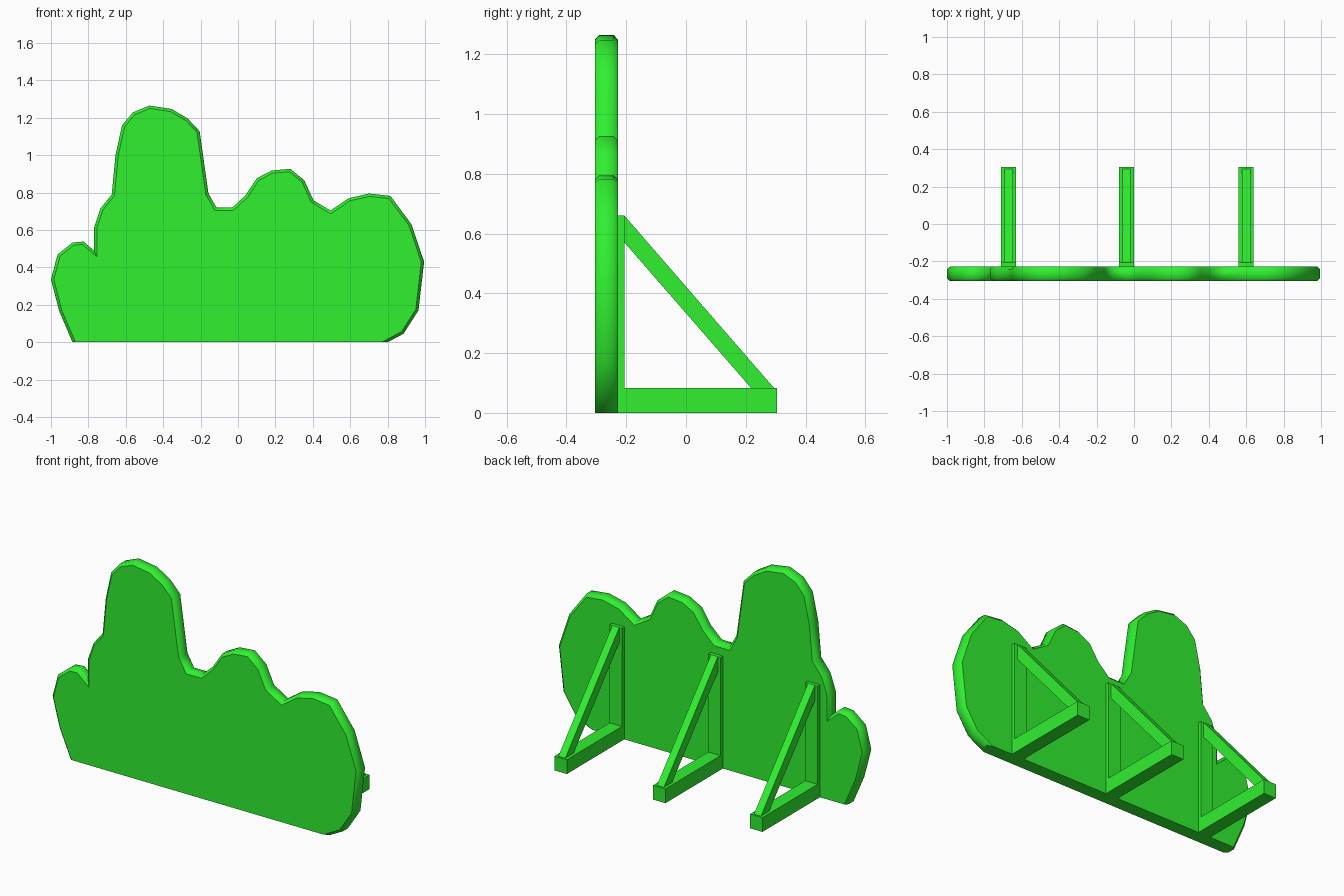
import bpy, bmesh, math

if "Cube" in bpy.data.objects:
    bpy.data.objects.remove(bpy.data.objects["Cube"])

green = bpy.data.materials.new("bright_green")
green.diffuse_color = (0.03, 0.87, 0.03, 1)
green.use_nodes = True
green.node_tree.nodes["Principled BSDF"].inputs["Base Color"].default_value = green.diffuse_color

# Bush silhouette in (x, z), from bottom left over the top to bottom right
OUTLINE = [
    (-.885, 0), (-.955, .163), (-1, .335), (-.965, .469), (-.885, .533),
    (-.826, .538), (-.77, .49), (-.77, .613), (-.735, .715), (-.675, .79),
    (-.655, 1), (-.62, 1.16), (-.56, 1.23), (-.473, 1.265), (-.355, 1.247),
    (-.27, 1.197), (-.205, 1.128), (-.158, .795), (-.115, .72), (-.03, .72),
    (.04, .785), (.10, .876), (.18, .918), (.28, .927), (.355, .865),
    (.404, .758), (.495, .704), (.59, .769), (.70, .795), (.815, .782),
    (.928, .63), (.995, .43), (.965, .17), (.885, .045), (.80, 0)]
FRONT, BACK, CHAMFER = -.305, -.228, .015


def finish(bm, name):
    bmesh.ops.recalc_face_normals(bm, faces=bm.faces[:])
    me = bpy.data.meshes.new(name)
    bm.to_mesh(me)
    bm.free()
    me.materials.append(green)
    ob = bpy.data.objects.new(name, me)
    bpy.context.collection.objects.link(ob)
    return ob


def inset(pts, d):
    """Mitred inset that leaves the flat bottom edge on the ground."""
    n, out, lines = len(pts), [], []
    for i in range(n):
        (ax, az), (bx, bz) = pts[i], pts[(i + 1) % n]
        l = math.hypot(bx - ax, bz - az)
        lines.append((-(bz - az) / l, (bx - ax) / l, 0 if i == n - 1 else d))
    for i, (x, z) in enumerate(pts):
        a, b, e = lines[i - 1]
        c, f, g = lines[i]
        det = a * f - b * c
        out.append((x + (-e * f + b * g) / det, z + (-a * g + c * e) / det))
    return out


def make_panel():
    bm = bmesh.new()
    small = inset(OUTLINE, CHAMFER)
    layers = [(small, FRONT), (OUTLINE, FRONT + CHAMFER),
              (OUTLINE, BACK - CHAMFER), (small, BACK)]
    rings = [[bm.verts.new((x, y, z)) for x, z in pts] for pts, y in layers]
    n = len(OUTLINE)
    for r, s in zip(rings, rings[1:]):
        for i in range(n):
            j = (i + 1) % n
            bm.faces.new((r[i], r[j], s[j], s[i]))
    caps = [bm.faces.new(rings[0]), bm.faces.new(rings[-1])]
    bmesh.ops.recalc_face_normals(bm, faces=bm.faces[:])
    # Smooth rim, crisp around the flat faces, the base and tight notches
    for f in bm.faces:
        f.smooth = True
    for e in bm.edges:
        on_ground = all(abs(v.co.z) < 1e-5 for v in e.verts)
        on_cap = any(f in caps for f in e.link_faces)
        e.smooth = not (on_ground or on_cap or e.calc_face_angle(0) > math.radians(55))
    finish(bm, "bush_panel")


def bar(name, x, width, profile):
    """Extrude a (y, z) profile across x."""
    bm = bmesh.new()
    f = bm.faces.new([bm.verts.new((x - width / 2, y, z)) for y, z in profile])
    ext = bmesh.ops.extrude_face_region(bm, geom=[f])
    bmesh.ops.translate(bm, vec=(width, 0, 0),
                        verts=[v for v in ext["geom"] if isinstance(v, bmesh.types.BMVert)])
    finish(bm, name)


make_panel()

# Three triangular rear supports
for side, x in (("left", -.67), ("middle", -.04), ("right", .60)):
    bar(side + "_support_foot", x, .08, [(BACK, 0), (.305, 0), (.305, .084), (BACK, .084)])
    bar(side + "_support_post", x, .08, [(BACK, .084), (-.206, .084), (-.206, .66), (BACK, .66)])
    bar(side + "_support_brace", x, .045, [(-.206, .57), (.217, .084), (.294, .084), (-.206, .66)])
